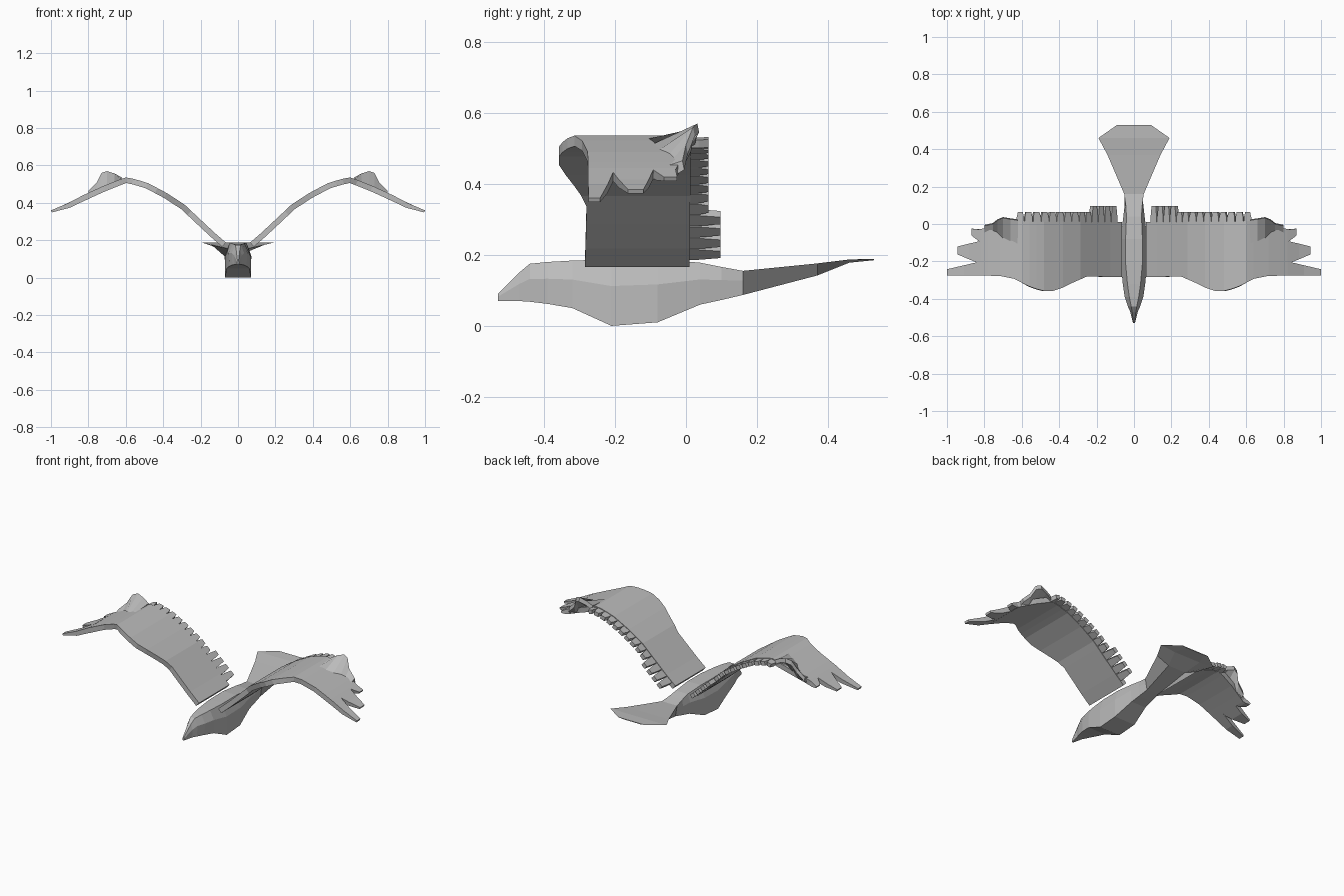
import bpy, bmesh
from mathutils import Vector

cube = bpy.data.objects.get("Cube")
if cube:
    bpy.data.objects.remove(cube)

GREY = (0.5, 0.5, 0.5, 1)
mat = bpy.data.materials.new("plain grey")
mat.use_nodes = True
mat.diffuse_color = GREY
mat.node_tree.nodes["Principled BSDF"].inputs["Base Color"].default_value = GREY


def loft(bm, rings):
    """Skin a row of equal-sized rings and cap both ends."""
    rows = [[bm.verts.new(p) for p in ring] for ring in rings]
    n = len(rows[0])
    for a, b in zip(rows, rows[1:]):
        for i in range(n):
            j = (i + 1) % n
            bm.faces.new((a[i], a[j], b[j], b[i]))
    bm.faces.new(rows[0])
    bm.faces.new(rows[-1][::-1])


def finish(bm, name, mirror=False):
    bmesh.ops.recalc_face_normals(bm, faces=bm.faces)
    mesh = bpy.data.meshes.new(name)
    bm.to_mesh(mesh)
    bm.free()
    mesh.materials.append(mat)
    obj = bpy.data.objects.new(name, mesh)
    bpy.context.collection.objects.link(obj)
    if mirror:
        obj.modifiers.new("Mirror", 'MIRROR').use_mirror_merge = False
    return obj


def interp(table, x):
    for (x0, v0), (x1, v1) in zip(table, table[1:]):
        if x <= x1:
            return v0 + (v1 - v0) * (x - x0) / (x1 - x0)
    return table[-1][1]


# Body: y, top z, bottom z, top half width, side half width, bottom half width
def body_ring(y, top, low, wt, ws, wb):
    mid = low + (top - low) * 0.6
    return [(-wt, y, top), (wt, y, top), (ws, y, mid),
            (wb, y, low), (-wb, y, low), (-ws, y, mid)]


bm = bmesh.new()
loft(bm, [body_ring(*s) for s in (
    (-.53, .09, .07, .003, .005, .004), (-.47, .15, .07, .010, .020, .018),
    (-.44, .175, .068, .015, .033, .03), (-.39, .18, .062, .025, .05, .045),
    (-.32, .184, .05, .035, .06, .06), (-.21, .187, 0, .045, .069, .07),
    (-.08, .188, .01, .045, .071, .07), (.04, .178, .06, .04, .057, .05),
    (.10, .166, .073, .044, .05, .045), (.16, .155, .087, .052, .046, .04))])
finish(bm, "body")

# Tail: a flat fan with a tapering keel underneath
bm = bmesh.new()
loft(bm, [[(-w, y, top), (w, y, top), (k, y, low), (-k, y, low)] for y, top, low, w, k in (
    (.16, .155, .087, .052, .04), (.37, .176, .142, .142, .06),
    (.46, .187, .178, .19, .09), (.53, .189, .185, .09, .06))])
finish(bm, "tail")

# Wing arch: span position against height of the upper surface
ARCH = ((.05, .175), (.125, .24), (.2, .31), (.285, .39), (.38, .452),
        (.48, .505), (.55, .527), (.6, .536), (.64, .522), (.72, .49),
        (.82, .445), (.9, .402), (1, .36))
LEAD = ((.05, -.285), (.25, -.28), (.33, -.315), (.40, -.35), (.45, -.362),
        (.5, -.355), (.57, -.33), (.64, -.293), (.72, -.277), (1, -.275))
TRAIL = ((.05, .01), (.6, .015), (.64, .015), (.72, 0), (.83, -.03))
THICK = 0.03


def span_point(x, y, depth=0.0):
    """Point on the wing surface, sunk along the local normal."""
    e = 0.015
    slope = (interp(ARCH, min(x + e, 1)) - interp(ARCH, x - e)) / (min(x + e, 1) - x + e)
    n = Vector((-slope, 0, 1)).normalized()
    return Vector((x, y, interp(ARCH, x))) - n * depth


def wing_ring(x, front, back, thick=THICK):
    return [span_point(x, front), span_point(x, back),
            span_point(x, back, thick), span_point(x, front, thick)]


# Main wing panel
bm = bmesh.new()
stations = (.065, .125, .2, .25, .285, .33, .38, .43, .48, .52, .56, .6, .64, .72, .78, .83)
loft(bm, [wing_ring(x, interp(LEAD, x), interp(TRAIL, x)) for x in stations])
finish(bm, "wings", True)

# Trailing feathers, evenly spaced along the arch
path = [(0.0, .085)]
while path[-1][1] < .63:
    s, x = path[-1]
    step = (span_point(x + .005, 0) - span_point(x, 0)).length
    path.append((s + step, x + .005))
COUNT = 14
bm = bmesh.new()
for i in range(COUNT):
    ends = [interp(path, path[-1][0] * (i + f) / COUNT) for f in (.04, .96, .82, .2)]
    tip = .097 if ends[0] < .2 else .063
    shape = list(zip(ends, (-.01, -.01, tip, tip)))
    mids = [(ends[0], .035), (ends[1], .035)]
    outline = [shape[0], shape[1], mids[1], shape[2], shape[3], mids[0]]
    loft(bm, [[span_point(x, y, d) for x, y in outline] for d in (.003, .027)])
finish(bm, "trailing_feathers", True)

# Wing tip feathers: root front/back, tip x, tip front/back
bm = bmesh.new()
for f0, b0, x1, f1, b1 in ((-.276, -.2, 1, -.275, -.242),
                           (-.215, -.09, .943, -.163, -.12),
                           (-.1, -.03, .868, -.062, -.025)):
    loft(bm, [wing_ring(.82, f0, b0), wing_ring((.82 + x1) / 2, (f0 + f1) / 2, (b0 + b1) / 2, .026),
              wing_ring(x1, f1, b1, .012)])
finish(bm, "tip_feathers", True)

# Raised, ruffled feathers behind the wing bend
bm = bmesh.new()
loft(bm, [[(x, front, interp(ARCH, x) - .005), (x, back, top),
           (x, back + .005, top - .025), (x, front + .03, interp(ARCH, x) - .03)]
          for x, front, back, top in ((.62, -.12, .02, .535), (.66, -.1, .025, .557),
                                      (.7, -.08, .032, .57), (.73, -.05, .02, .56),
                                      (.755, -.04, .0, .51), (.80, -.06, -.01, .465))])
finish(bm, "ruffled_feathers", True)
